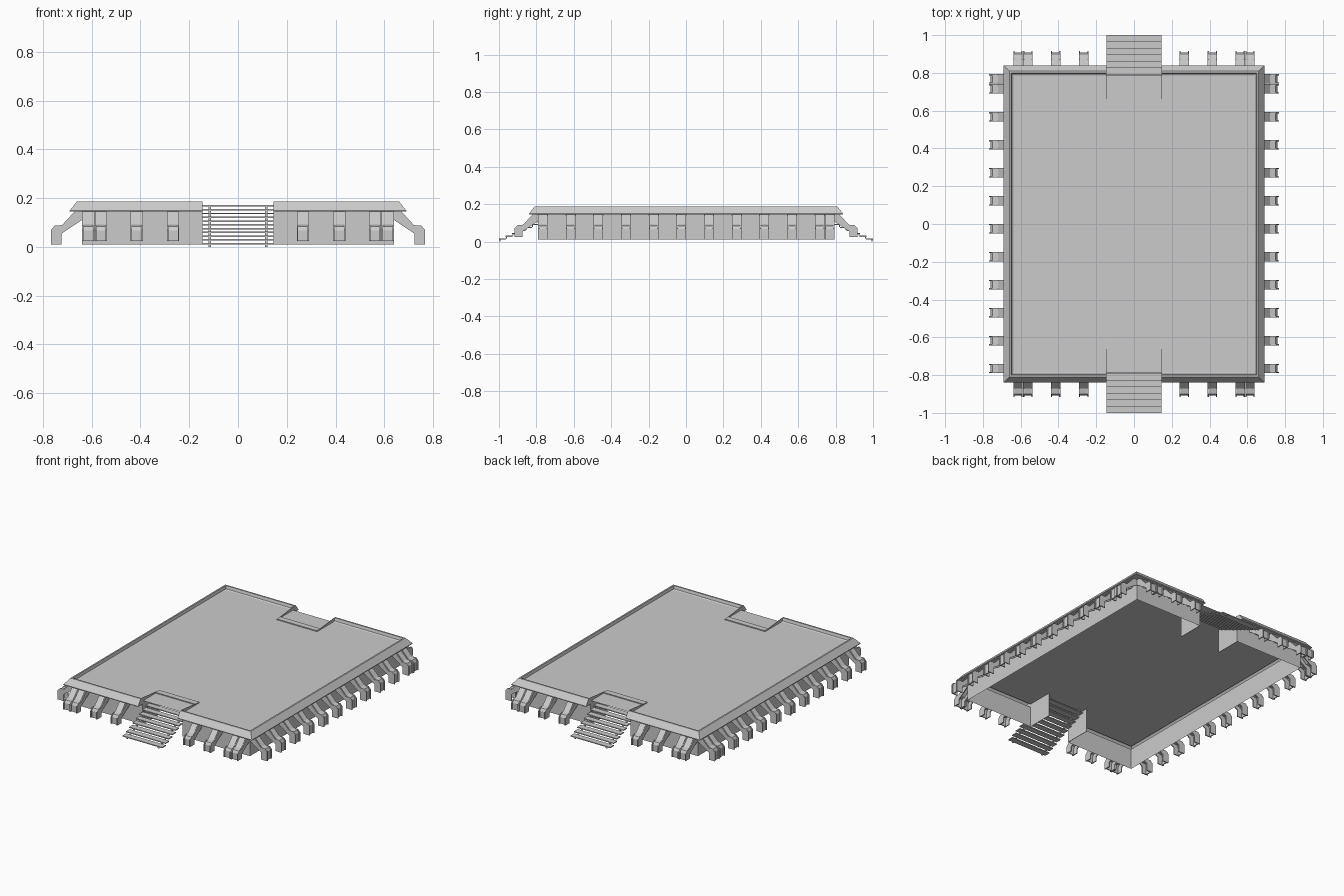
import bpy, bmesh, math
from mathutils import Matrix, Vector

if "Cube" in bpy.data.objects:
    bpy.data.objects.remove(bpy.data.objects["Cube"])

HX, HY, SX = 0.64, 0.79, 0.145      # wall half sizes, stair slot half width
DECK, TOP, LIP, SLOT_Y = 0.165, 0.187, 0.145, 0.635


def finish(name, bm, recalc=True):
    if recalc:
        bmesh.ops.recalc_face_normals(bm, faces=bm.faces)
    me = bpy.data.meshes.new(name)
    bm.to_mesh(me)
    bm.free()
    ob = bpy.data.objects.new(name, me)
    bpy.context.collection.objects.link(ob)
    return ob


def prism(bm, pts, x0, x1, mat=Matrix()):
    """Extrude an outline of (u, z) points between x0 and x1."""
    a = [bm.verts.new(mat @ Vector((x0, u, z))) for u, z in pts]
    b = [bm.verts.new(mat @ Vector((x1, u, z))) for u, z in pts]
    bm.faces.new(a)
    bm.faces.new(b[::-1])
    n = len(pts)
    for i in range(n):
        bm.faces.new((a[i], b[i], b[(i + 1) % n], a[(i + 1) % n]))


def box(bm, x0, x1, y0, y1, z0, z1):
    prism(bm, [(y0, z0), (y1, z0), (y1, z1), (y0, z1)], x0, x1)


# Walls and sloped parapet: one profile swept around each half
profile = [(0, 0.01), (0, LIP), (0.05, LIP), (0.05, LIP + 0.004),
           (0.02, TOP), (0.01, TOP), (0.005, DECK + 0.004), (-0.005, DECK)]
for side, name in ((1, "right_wall_and_rim"), (-1, "left_wall_and_rim")):
    bm = bmesh.new()
    rows = []
    for d, z in profile:
        path = [(SX, -HY - d), (HX + d, -HY - d), (HX + d, HY + d), (SX, HY + d)]
        rows.append([bm.verts.new((side * x, y, z)) for x, y in path])
    for r0, r1 in zip(rows, rows[1:]):
        for i in range(3):
            f = (r0[i], r0[i + 1], r1[i + 1], r1[i])
            bm.faces.new(f if side > 0 else f[::-1])
    finish(name, bm, False)

# Deck with a stair slot at each end
bm = bmesh.new()
q = [(HX - 0.005, -HY + 0.005), (HX - 0.005, HY - 0.005), (SX, HY - 0.005), (SX, SLOT_Y)]
outline = q + [(-x, y) for x, y in q[::-1]][:-1]
outline += [(-HX + 0.005, -HY + 0.005), (-SX, -HY + 0.005), (-SX, -SLOT_Y),
            (SX, -SLOT_Y), (SX, -HY + 0.005)]
bm.faces.new([bm.verts.new((x, y, DECK)) for x, y in outline])
bmesh.ops.triangulate(bm, faces=bm.faces)
finish("deck", bm, False)

# Stair slot cheeks
cheek = [(0.615, 0.01), (HY, 0.01), (HY, LIP), (0.84, LIP), (0.81, TOP),
         (0.79, TOP), (0.615, DECK + 0.003)]
bm = bmesh.new()
for sx in (-1, 1):
    for sy in (-1, 1):
        prism(bm, [(sy * y, z) for y, z in cheek], sx * SX, sx * (SX + 0.003))
finish("stair_cheeks", bm)

# Open stairs with thin treads and narrow risers
N = 11
run, rise = (1 - 0.62) / N, 0.0155
for s, name in ((-1, "front_stairs"), (1, "back_stairs")):
    bm = bmesh.new()
    for i in range(N):
        y0, z = 1 - i * run, 0.016 + i * rise
        ya, yb = sorted((s * y0, s * (y0 - run - 0.004)))
        box(bm, -SX, SX, ya, yb, z - 0.006, z)
        ya, yb = sorted((s * (y0 - 0.003), s * (y0 - 0.009)))
        for x in (-0.115, 0.115):
            box(bm, x - 0.005, x + 0.005, ya, yb, max(0, z - rise), z - 0.006)
    finish(name, bm)


# Buttress brackets: two side plates and a narrower covering web
def bracket(bm, mat, foot):
    plate = [(0, LIP), (0.025, LIP), (0.08, 0.088), (0.111, 0.088), (0.127, 0.07),
             (0.127, foot), (0.083, foot), (0.083, 0.055), (0, 0.11)]
    web = [(0, LIP), (0.03, LIP), (0.08, 0.091), (0.109, 0.084), (0.119, 0.068),
           (0.119, foot), (0.113, foot), (0.113, 0.066), (0.105, 0.078),
           (0.078, 0.083), (0.022, 0.138), (0, 0.138)]
    for s in (-1, 1):
        prism(bm, plate, s * 0.019, s * 0.025, mat)
    prism(bm, web, -0.019, 0.019, mat)


def place(x, y, deg):
    return Matrix.Translation((x, y, 0)) @ Matrix.Rotation(math.radians(deg), 4, 'Z')


side_y = [-0.765 + 0.148 * i for i in range(11)] + [0.768]
end_x = [s * x for s in (-1, 1) for x in (0.266, 0.415, 0.562, 0.614)]
for name, mats, foot in (
        ("right_brackets", [place(HX, y, -90) for y in side_y], 0.01),
        ("left_brackets", [place(-HX, y, 90) for y in side_y], 0.01),
        ("back_brackets", [place(x, HY, 0) for x in end_x], 0.025),
        ("front_brackets", [place(x, -HY, 180) for x in end_x], 0.025)):
    bm = bmesh.new()
    for m in mats:
        bracket(bm, m, foot)
    finish(name, bm)
